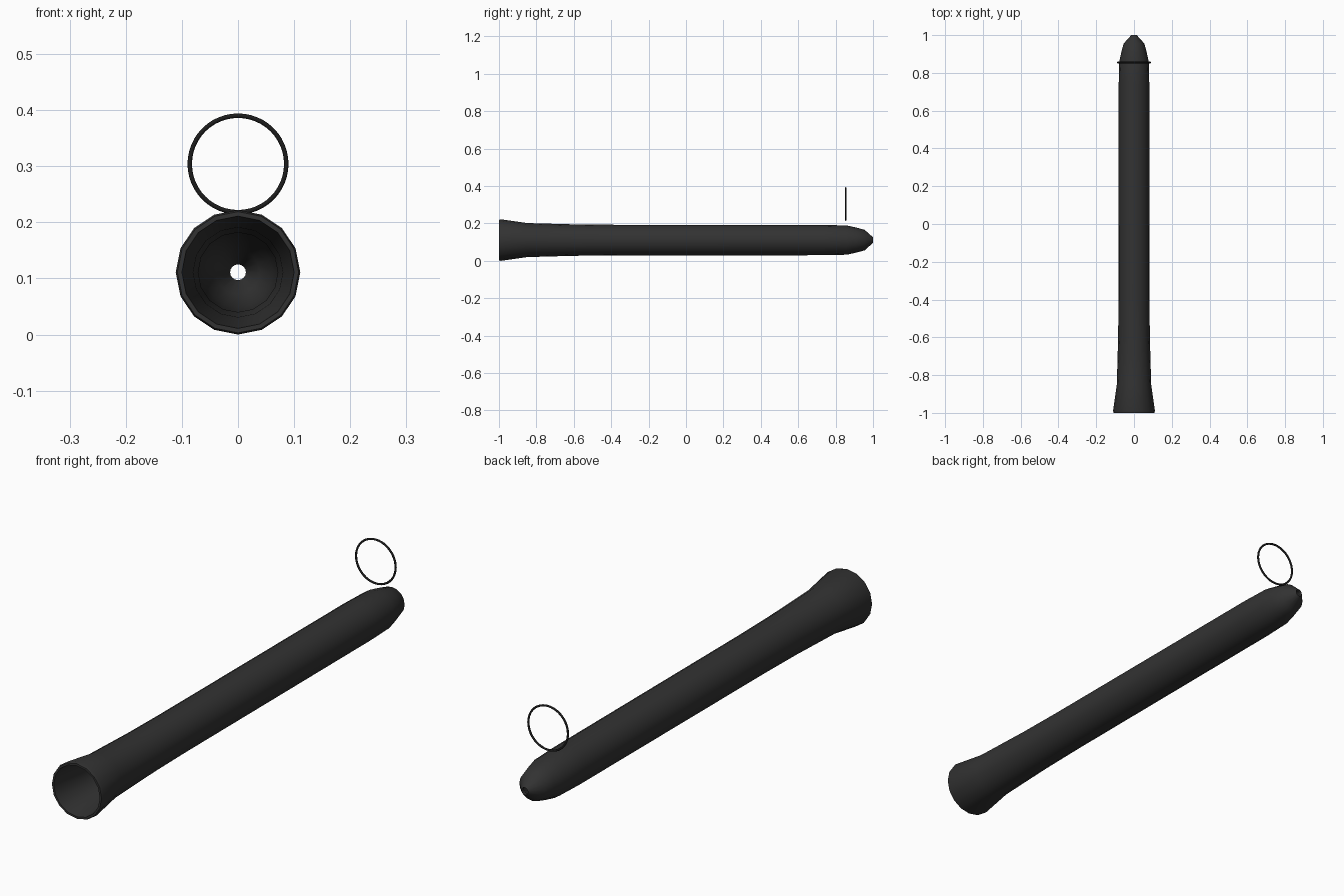
import bpy, math
from mathutils import Matrix, Vector

cube = bpy.data.objects.get("Cube")
if cube:
    bpy.data.objects.remove(cube)


def make_material(name, value):
    mat = bpy.data.materials.new(name)
    mat.use_nodes = True
    color = (value, value, value, 1)
    mat.diffuse_color = color
    bsdf = mat.node_tree.nodes["Principled BSDF"]
    bsdf.inputs["Base Color"].default_value = color
    bsdf.inputs["Roughness"].default_value = 0.6
    return mat


def lathe(name, profile, sides, center, mat, sharp_angle):
    """Turn a closed (radius, y) profile about the y direction."""
    n = len(profile)
    verts, faces = [], []
    for i in range(sides):
        a = math.tau * i / sides
        for r, y in profile:
            verts.append(Vector((r * math.cos(a), y, r * math.sin(a))) + center)
        j = (i + 1) % sides
        for k in range(n):
            m = (k + 1) % n
            faces.append((i * n + k, j * n + k, j * n + m, i * n + m))
    mesh = bpy.data.meshes.new(name)
    mesh.from_pydata(verts, [], faces)
    mesh.materials.append(mat)
    obj = bpy.data.objects.new(name, mesh)
    bpy.context.collection.objects.link(obj)
    bpy.ops.object.select_all(action="DESELECT")
    obj.select_set(True)
    bpy.context.view_layer.objects.active = obj
    bpy.ops.object.shade_smooth_by_angle(angle=math.radians(sharp_angle))
    return obj


body_black = make_material("charcoal black", 0.032)
ring_black = make_material("ring black", 0.012)

# Hollow flared tube: inner wall from tip to mouth, then outer wall back to tip
inner = [(0.014, 0.985), (0.039, 0.95), (0.062, 0.85), (0.068, 0.74),
         (0.071, -0.6), (0.08, -0.85), (0.1, -1.0)]
outer = [(0.108, -1.0), (0.111, -0.99), (0.091, -0.85), (0.084, -0.6),
         (0.082, -0.4), (0.081, 0.74), (0.078, 0.86), (0.067, 0.91),
         (0.055, 0.955), (0.02, 0.994), (0.014, 1.0)]
lathe("flared_tube", outer[::-1] + inner[::-1], 16,
      Vector((0, 0, 0.111)), body_black, 50)

# Thin hanging ring above the narrow end
section = [(0.086 + 0.004 * math.cos(t), 0.855 + 0.004 * math.sin(t))
           for t in (math.tau * k / 8 for k in range(8))]
lathe("hanging_ring", section[::-1], 48, Vector((0, 0, 0.304)), ring_black, 60)
